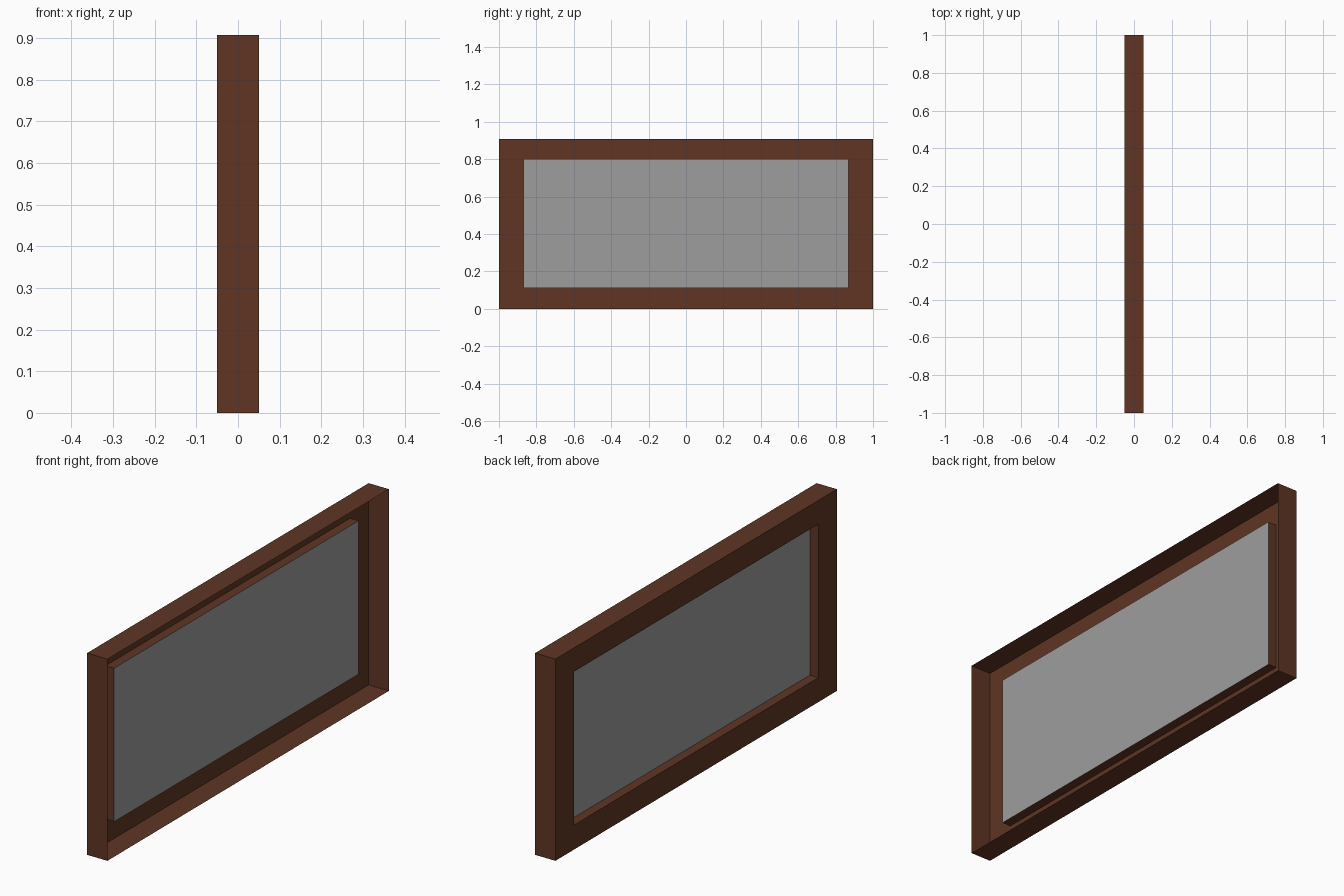
import bpy
import bmesh

if "Cube" in bpy.data.objects:
    bpy.data.objects.remove(bpy.data.objects["Cube"])


def material(name, color):
    m = bpy.data.materials.new(name)
    m.diffuse_color = (*color, 1.0)
    m.use_nodes = True
    m.node_tree.nodes["Principled BSDF"].inputs["Base Color"].default_value = m.diffuse_color
    return m


def rect(x, half_width, low, high):
    """Four corners of an upright rectangle lying across the x axis."""
    return [(x, -half_width, low), (x, half_width, low),
            (x, half_width, high), (x, -half_width, high)]


def make_object(name, rings, mat, fill_last=False):
    """Join successive rectangles with quads; optionally cap the last one."""
    bm = bmesh.new()
    loops = [[bm.verts.new(p) for p in ring] for ring in rings]
    for a, b in zip(loops, loops[1:]):
        for i in range(4):
            j = (i + 1) % 4
            bm.faces.new((a[i], b[i], b[j], a[j]))
    if fill_last:
        bm.faces.new(loops[-1][::-1])
    me = bpy.data.meshes.new(name)
    bm.to_mesh(me)
    bm.free()
    me.materials.append(mat)
    ob = bpy.data.objects.new(name, me)
    bpy.context.collection.objects.link(ob)
    return ob


wood = material("dark_brown_wood", (0.115, 0.036, 0.017))
grey = material("grey_panel", (0.34, 0.34, 0.34))

HALF_DEPTH = 0.0505
PANEL_X = -0.008
opening = (0.868, 0.11, 0.80)
outline = (1.0, 0.0, 0.907)

# Thin-walled frame, open on +x: outer walls, face with opening, recess walls
make_object("frame", [rect(HALF_DEPTH, *outline), rect(-HALF_DEPTH, *outline),
                      rect(-HALF_DEPTH, *opening), rect(PANEL_X, *opening)], wood)

# Flat panel at the bottom of the recess
make_object("panel", [rect(PANEL_X, *opening)], grey, fill_last=True)
